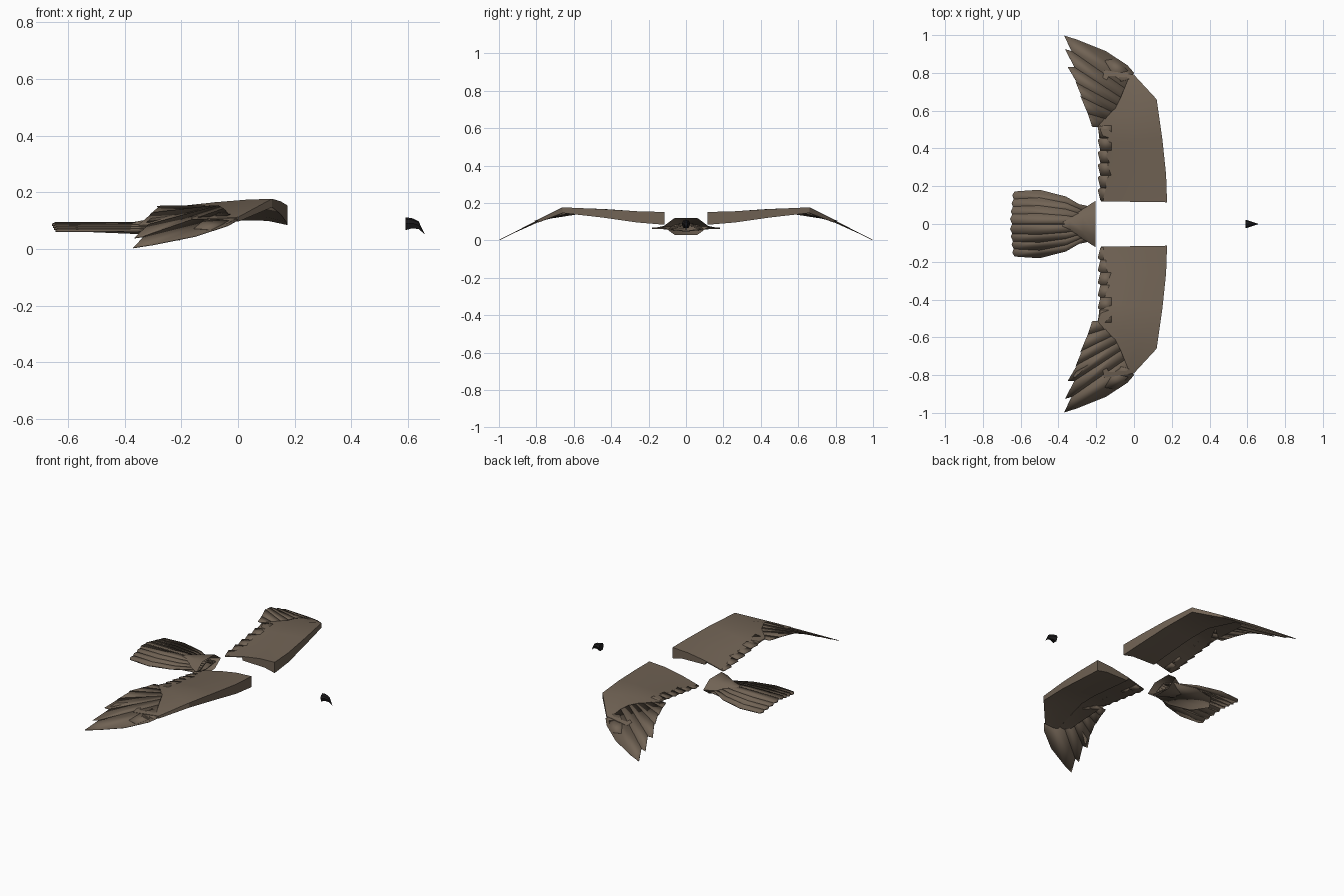
import bpy, bmesh, math
from mathutils import Vector

cube = bpy.data.objects.get("Cube")
if cube:
    bpy.data.objects.remove(cube, do_unlink=True)


def material(name, rgb):
    m = bpy.data.materials.new(name)
    m.use_nodes = True
    m.diffuse_color = (*rgb, 1)
    bsdf = m.node_tree.nodes["Principled BSDF"]
    bsdf.inputs["Base Color"].default_value = (*rgb, 1)
    bsdf.inputs["Roughness"].default_value = 0.9
    return m


BROWN = material("feather brown", (0.165, 0.125, 0.09))
BLACK = material("beak black", (0.012, 0.011, 0.012))


def make(name, verts, faces, mat, mirror=False, thickness=0, angle=30):
    me = bpy.data.meshes.new(name)
    me.from_pydata([tuple(v) for v in verts], [], faces)
    bm = bmesh.new()
    bm.from_mesh(me)
    bmesh.ops.recalc_face_normals(bm, faces=bm.faces)
    bm.to_mesh(me)
    bm.free()
    me.materials.append(mat)
    ob = bpy.data.objects.new(name, me)
    bpy.context.collection.objects.link(ob)
    if thickness:
        mod = ob.modifiers.new("thickness", "SOLIDIFY")
        mod.thickness, mod.offset = thickness, 0
    if mirror:
        mod = ob.modifiers.new("mirror", "MIRROR")
        mod.use_axis = (False, True, False)
    bpy.ops.object.select_all(action="DESELECT")
    ob.select_set(True)
    bpy.context.view_layer.objects.active = ob
    bpy.ops.object.shade_smooth_by_angle(angle=math.radians(angle))
    return ob


def loft(name, rings, mat, caps=(True, True), **kw):
    n = len(rings[0])
    verts = [p for r in rings for p in r]
    faces = [(k * n + i, k * n + (i + 1) % n, (k + 1) * n + (i + 1) % n, (k + 1) * n + i)
             for k in range(len(rings) - 1) for i in range(n)]
    if caps[0]:
        faces.append(tuple(range(n)))
    if caps[1]:
        faces.append(tuple(range(len(verts) - n, len(verts))))
    return make(name, verts, faces, mat, **kw)


def plates(name, polys, mat, **kw):
    verts, faces = [], []
    for p in polys:
        faces.append(tuple(range(len(verts), len(verts) + len(p))))
        verts += p
    return make(name, verts, faces, mat, **kw)


# Wing: leading point, trailing point, leading edge depth, camber
stations = [
    ((.175, .115, .152), (-.175, .12, .095), .068, .012),
    ((.170, .26, .156), (-.175, .26, .112), .060, .012),
    ((.150, .45, .168), (-.18, .42, .136), .045, .010),
    ((.120, .66, .177), (-.19, .51, .152), .030, .004),
    ((.000, .79, .112), (-.16, .815, .104), .016, .000),
]
# Chord fraction, depth below the top as a share of leading depth, camber share
profile = [(0, 0, 0), (.3, 0, 1), (.65, 0, 1), (1, 0, 0), (1, .06, 0), (.66, .1, 1),
           (.64, .38, 1), (.4, .6, 1), (.2, .75, .8), (0, 1, 0)]


def section(lead, trail, depth, camber):
    ring = []
    for t, d, c in profile:
        p = Vector(lead).lerp(Vector(trail), t)
        p.z += c * camber - d * depth
        ring.append(p)
    return ring


loft("wings", [section(*s) for s in stations], BROWN, mirror=True)

# Secondary feathers: stepped plates along the arm's trailing edge
secondaries = []
for i in range(6):
    a, b = .125 + i * .066, .125 + (i + 1) * .066
    za, zb = .095 + i * .0095, .0955 + (i + 1) * .0095
    secondaries.append([(-.12, a, za + .008), (-.178, a, za), (-.192, b - .01, zb - .002),
                        (-.178, b, zb - .002), (-.12, b, zb + .006)])
plates("secondary_feathers", secondaries, BROWN, mirror=True, thickness=.004)


# Primary feathers: fan from the hand, drooping towards the wing tip
def droop(x, y, lift=0):
    return (x, y, min(.152, .17 - .5 * (y - .66)) + lift)


roots = [(-.03, .77), (-.05, .72), (-.07, .67), (-.09, .63), (-.11, .59), (-.13, .55), (-.15, .51)]
tips = [(-.37, .997), (-.365, .925), (-.35, .83), (-.31, .755), (-.285, .68), (-.25, .60)]
notches = [(-.33, .915), (-.315, .83), (-.30, .745), (-.275, .67), (-.245, .585), (-.222, .515)]
primaries = []
for i, (tip, notch) in enumerate(zip(tips, notches)):
    edge = [(-.0, .80), (-.035, .84), (-.15, .915), (-.30, .975)] if i == 0 else [notches[i - 1]]
    outline = [roots[i]] + edge + [tip, notch, roots[i + 1]]
    primaries.append([droop(x, y, .002 - .001 * i) for x, y in outline])
plates("primary_feathers", primaries, BROWN, mirror=True, thickness=.003)

# Leading alula plates stepping along the hand's front edge
steps = [((.01, .775), (-.04, .83)), ((-.03, .81), (-.095, .875))]
alula = [[droop(x0, y0, .004), droop(x1, y1, .004), droop(x1 - .06, y1 - .01, .004),
          droop(x0 - .08, y0 - .02, .004)] for (x0, y0), (x1, y1) in steps]
plates("alula_feathers", alula, BROWN, mirror=True, thickness=.003)

# Rump: flattened six-sided cone, open towards the body
hexagon = [(-1, .0), (-.5, 1), (.5, 1), (1, .0), (.5, -1), (-.5, -1)]
rump = []
for x, w, h, z in [(-.205, .122, .045, .075), (-.27, .08, .035, .075),
                   (-.34, .042, .022, .078), (-.42, .004, .006, .08)]:
    rump.append([(x, w * a, z + h * b) for a, b in hexagon])
loft("rump", rump, BROWN, caps=(False, True), angle=70)

# Tail feathers: overlapping curved blades, the middle ones on top
tail = []
for i in range(4):
    z = .085 - i * .007
    out, end = .055 + i * .042, -.656 + i * .004
    inner = out - .058
    path = [(-.22, .35), (-.36, .80), (-.50, 1.0), (end + .012, .95)]
    outer = [(x, out * f, z + .006 * (1 - f)) for x, f in path]
    back = [(x, inner * f, z + .006) for x, f in reversed(path)]
    tail.append(outer + [(end, (out + inner) / 2, z)] + back)
plates("tail_feathers", tail, BROWN, mirror=True, thickness=.008)

# Under-tail coverts
coverts = [[(-.22, 0, .05), (-.22, .09, .06), (-.36, .12, .061), (-.50, .09, .064), (-.56, 0, .064)]]
plates("undertail_coverts", coverts, BROWN, mirror=True, thickness=.006)

# Hooked beak: half-oval sections shrinking towards a drooping tip
beak = []
for x, top, low, w in [(.59, .112, .066, .023), (.615, .108, .073, .015),
                       (.637, .097, .070, .008), (.657, .055, .053, .001)]:
    mid = (top + low) / 2
    beak.append([(x, 0, top), (x, w * .7, top * .7 + mid * .3), (x, w, mid), (x, w * .6, low),
                 (x, -w * .6, low), (x, -w, mid), (x, -w * .7, top * .7 + mid * .3)])
loft("beak", beak, BLACK)
